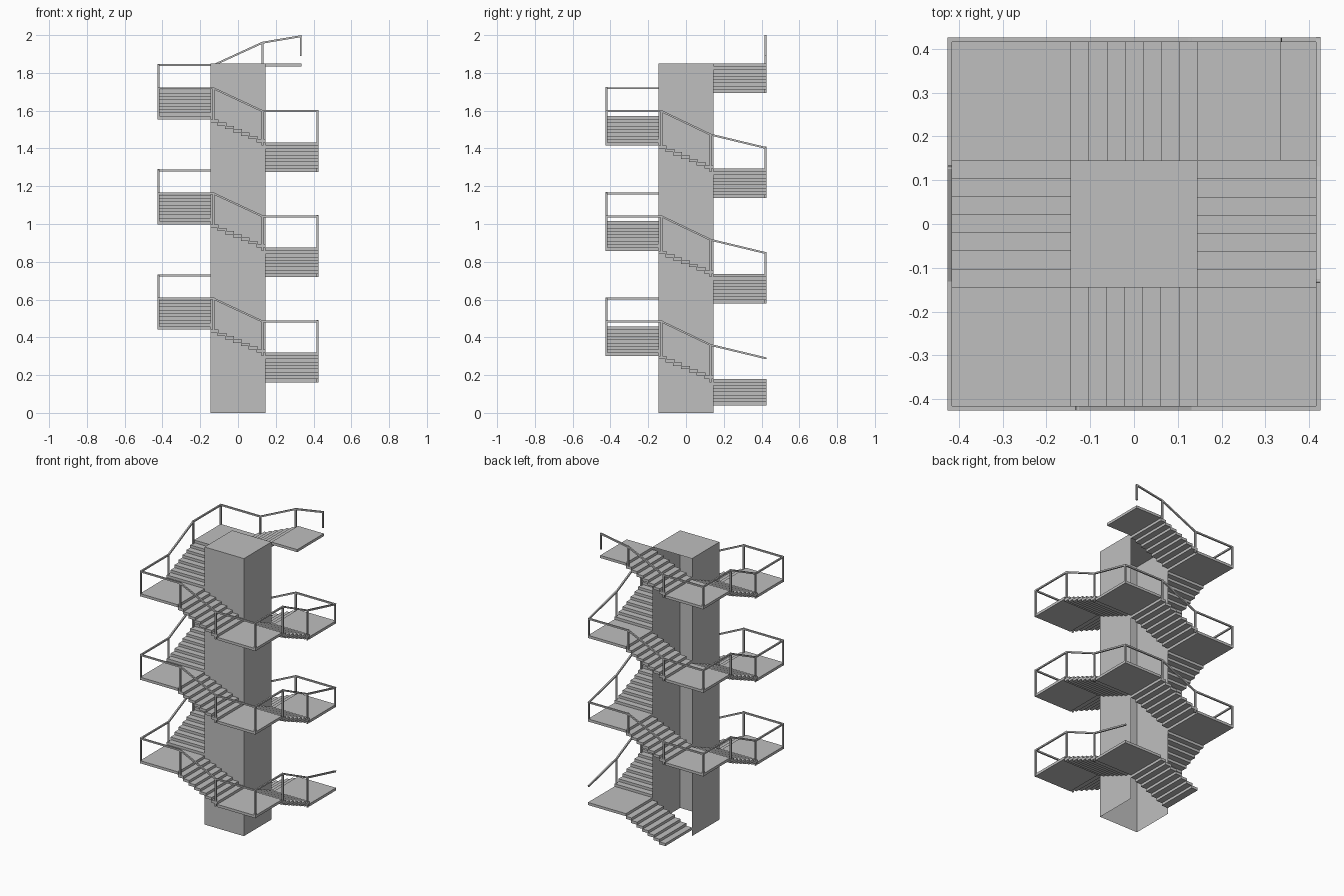
import bpy, bmesh, math
from mathutils import Vector, Matrix

cube = bpy.data.objects.get("Cube")
if cube:
    bpy.data.objects.remove(cube, do_unlink=True)

gray = bpy.data.materials.new("plain_gray")
gray.use_nodes = True
COLOR = (0.52, 0.52, 0.52, 1)
gray.diffuse_color = COLOR
gray.node_tree.nodes["Principled BSDF"].inputs["Base Color"].default_value = COLOR

CORE, EDGE, RAIL, POST = 0.145, 0.425, 0.421, 0.13
HEIGHT, LANDINGS, TREADS = 1.85, 13, 7
LEVEL = 0.1392                      # rise from one landing to the next
RISER = LEVEL / (TREADS + 1)
TREAD = 2 * CORE / TREADS
BAR = 0.01


def box(bm, lo, hi, matrix=Matrix()):
    lo, hi = Vector(lo), Vector(hi)
    place = Matrix.Translation((lo + hi) / 2) @ Matrix.Diagonal((*(hi - lo), 1))
    return bmesh.ops.create_cube(bm, size=1, matrix=matrix @ place)


def bar(bm, a, b):
    """Square bar between two points."""
    d = b - a
    z = d.normalized()
    side = Vector((0, 0, 1)).cross(z)
    x = side.normalized() if side.length > 0.01 else Vector((1, 0, 0))
    rot = Matrix((x, z.cross(x), z)).transposed().to_4x4()
    h = BAR / 2
    ext = 0 if side.length < 0.01 else h
    box(bm, (-h, -h, -ext), (h, h, d.length + ext), Matrix.Translation(a) @ rot)


def finish(name, bm):
    mesh = bpy.data.meshes.new(name)
    bm.to_mesh(mesh)
    bm.free()
    mesh.materials.append(gray)
    bpy.context.collection.objects.link(bpy.data.objects.new(name, mesh))


# Hollow column, open at the back and underneath
core = bmesh.new()
box(core, (-CORE, -CORE, 0), (CORE, CORE, HEIGHT))
core.normal_update()
opened = [f for f in core.faces if f.normal.y > 0.9 or f.normal.z < -0.9]
bmesh.ops.delete(core, geom=opened, context='FACES')
finish("column", core)

landings, treads, rails, posts = (bmesh.new() for _ in range(4))
# Rail heights above the landing at its start, corner and end, by quarter
RAIL_HEIGHTS = ((0.11, 0.11, 0.18), (0.165,) * 3, (0.147,) * 3, (0.13,) * 3)
path = []

for k in range(LANDINGS):
    top = HEIGHT - (LANDINGS - 1 - k) * LEVEL
    turn = Matrix.Rotation(-(k - 2) * math.pi / 2, 4, 'Z')
    first, last = k == 0, k == LANDINGS - 1

    # Landing; the last one stops short
    far = 0.335 if last else EDGE
    lo, hi = (-EDGE, -EDGE, top - RISER), (-CORE, -CORE, top)
    if last:
        lo = (-EDGE, -far, top - RISER)
    box(landings, lo, hi, turn)

    # Flight of treads leading up to the landing
    for j in range(TREADS):
        x, z = -CORE + j * TREAD, top - (j + 1) * RISER
        box(treads, (x - 0.006 * (j > 0), -EDGE, z - RISER), (x + TREAD, -CORE, z), turn)

    # Handrail corners, with a post under each
    heights = RAIL_HEIGHTS[k % 4]
    spots = [(-POST, -RAIL), (-RAIL, -RAIL), (-RAIL, -POST)]
    for i, (x, y) in enumerate(spots):
        if (first and i == 0) or (last and i > 0):
            continue
        p = turn @ Vector((x, y, top + heights[i]))
        path.append(p)
        if not (first and i == 1):
            bar(posts, Vector((p.x, p.y, top - RISER)), p)

# Free end of the handrail with its short hanging post
end = Vector((0.332, RAIL, 1.994))
path.append(end)
bar(posts, Vector((end.x, end.y, 1.89)), end)
for a, b in zip(path, path[1:]):
    bar(rails, a, b)

# Fix the last landing so that it is short along x only
for v in landings.verts:
    if v.co.z > HEIGHT - RISER * 1.5:
        v.co.x = CORE if v.co.x < 0.2 else 0.335
        v.co.y = CORE if v.co.y < 0.2 else EDGE

finish("landings", landings)
finish("stair_treads", treads)
finish("handrail", rails)
finish("rail_posts", posts)
